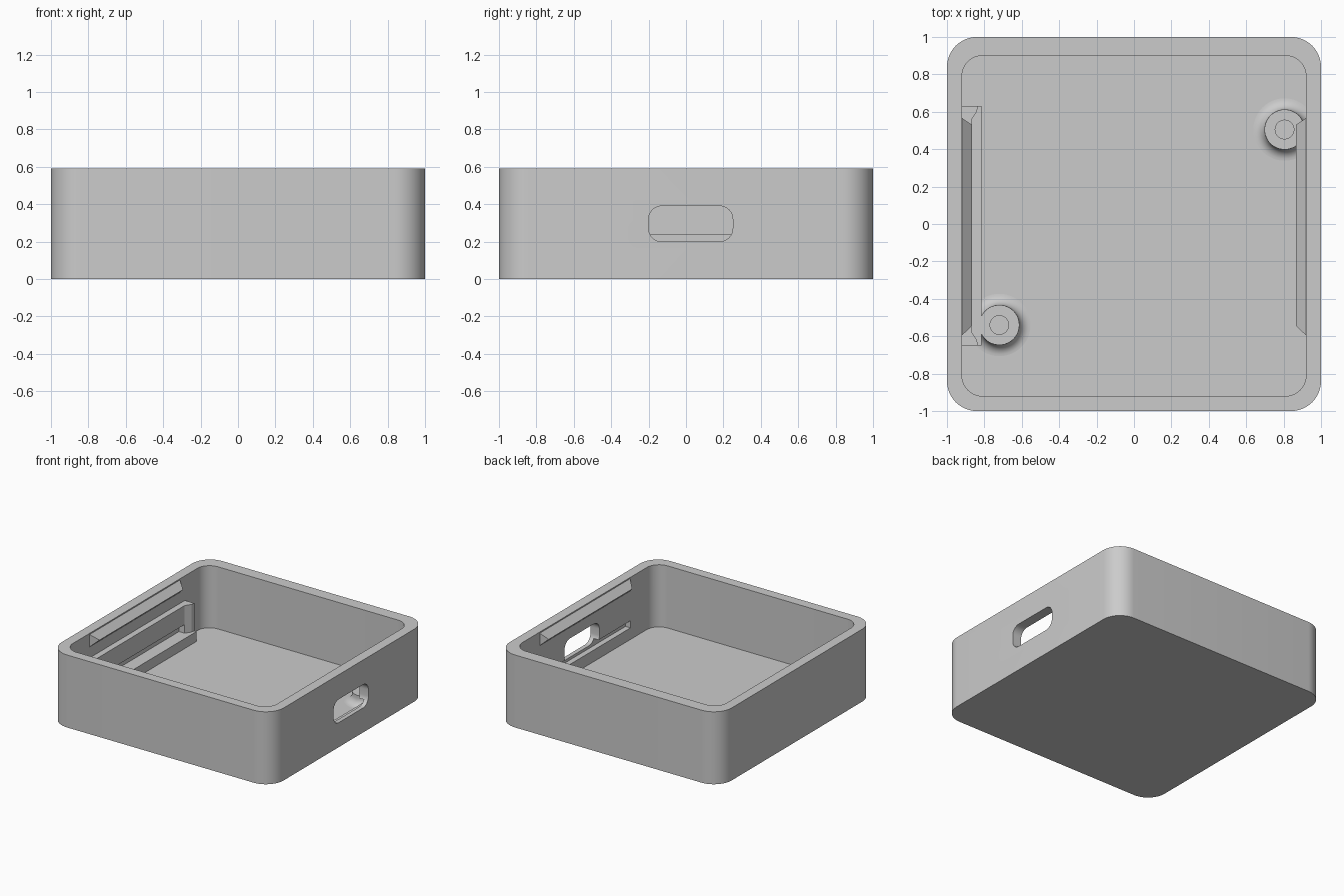
import bpy, bmesh, math

if "Cube" in bpy.data.objects:
    bpy.data.objects.remove(bpy.data.objects["Cube"])

grey = bpy.data.materials.new("light grey plastic")
grey.diffuse_color = (0.6, 0.6, 0.6, 1)
grey.use_nodes = True
grey.node_tree.nodes["Principled BSDF"].inputs["Base Color"].default_value = grey.diffuse_color

H, FLOOR = 0.59, 0.084


def make(name, bm):
    bmesh.ops.recalc_face_normals(bm, faces=bm.faces[:])
    me = bpy.data.meshes.new(name)
    bm.to_mesh(me)
    bm.free()
    me.materials.append(grey)
    ob = bpy.data.objects.new(name, me)
    bpy.context.collection.objects.link(ob)
    return ob


def prism(name, pts, a, b, axis="z"):
    """Extrude a flat outline from a to b along z, or along x (points are y, z)."""
    place = (lambda p, h: (p[0], p[1], h)) if axis == "z" else (lambda p, h: (h, p[0], p[1]))
    bm = bmesh.new()
    lo = [bm.verts.new(place(p, a)) for p in pts]
    hi = [bm.verts.new(place(p, b)) for p in pts]
    n = len(pts)
    bm.faces.new(lo)
    bm.faces.new(hi)
    for i in range(n):
        bm.faces.new((lo[i], lo[(i + 1) % n], hi[(i + 1) % n], hi[i]))
    return make(name, bm)


def rounded(x0, x1, y0, y1, r, steps=12):
    pts = []
    corners = ((x1 - r, y1 - r), (x0 + r, y1 - r), (x0 + r, y0 + r), (x1 - r, y0 + r))
    for k, (cx, cy) in enumerate(corners):
        for i in range(steps + 1):
            t = math.pi / 2 * (k + i / steps)
            pts.append((cx + r * math.cos(t), cy + r * math.sin(t)))
    return pts


def rect(x0, x1, y0, y1):
    return [(x0, y0), (x1, y0), (x1, y1), (x0, y1)]


def smooth(ob):
    bpy.ops.object.select_all(action="DESELECT")
    ob.select_set(True)
    bpy.context.view_layer.objects.active = ob
    bpy.ops.object.shade_smooth_by_angle(angle=math.radians(30))


# Tray shell: rounded block with cavity, port opening and board groove cut out
shell = prism("tray_shell", rounded(-1, 1, -1, 1, 0.16), 0, H)
cutters = [
    prism("cavity_cutter", rounded(-0.92, 0.92, -0.92, 0.90, 0.11), FLOOR, H + 0.2),
    prism("port_cutter", rounded(-0.2, 0.25, 0.2, 0.39, 0.07, 8), 0.85, 1.1, "x"),
    prism("groove_cutter", rect(0.85, 0.965, -0.6, 0.57), 0.178, 0.236),
]
bpy.context.view_layer.objects.active = shell
for c in cutters:
    c.hide_render = True
    m = shell.modifiers.new(c.name, "BOOLEAN")
    m.operation, m.solver, m.object = "DIFFERENCE", "EXACT", c
    bpy.ops.object.modifier_apply(modifier=m.name)
    bpy.data.objects.remove(c)
smooth(shell)


# Lid snap ridges along the top of both side walls, with tapered ends
def snap_ridge(name, side):
    bm = bmesh.new()
    wall, peak = 0.925 * side, 0.866 * side
    ends = []
    for y, y_peak in ((-0.6, -0.545), (0.57, 0.53)):
        ends.append([bm.verts.new(v) for v in
                     ((wall, y, 0.585), (peak, y_peak, 0.53), (wall, y, 0.475))])
    a, b = ends
    bm.faces.new(a)
    bm.faces.new(b)
    for i in range(3):
        j = (i + 1) % 3
        bm.faces.new((a[i], a[j], b[j], b[i]))
    return make(name, bm)


snap_ridge("left_snap_ridge", -1)
snap_ridge("right_snap_ridge", 1)

# Board holder on the left wall: lower ledge, upper rail and two end stops
prism("lower_ledge", rect(-0.925, -0.815, -0.65, 0.63), FLOOR - 0.01, 0.165)
prism("upper_rail", rect(-0.925, -0.87, -0.6, 0.58), 0.235, 0.39)
for name, y, s in (("back_stop", 0.63, 1), ("front_stop", -0.65, -1)):
    prism(name, [(-0.925, y), (-0.835, y), (-0.84, y - 0.03 * s),
                 (-0.87, y - 0.075 * s), (-0.925, y - 0.075 * s)], 0.165, 0.39)


# Support posts with a filleted base and a pilot hole
def post(name, cx, cy, seg=48):
    r, f = 0.107, 0.06
    prof = [(0.0, 0.09), (0.05, 0.09), (0.05, 0.165), (r, 0.165)]
    for i in range(9):
        t = math.pi / 2 * i / 8
        prof.append((r + f * (1 - math.cos(t)), FLOOR + f * (1 - math.sin(t))))
    bm = bmesh.new()
    vs = [bm.verts.new((x, 0, z)) for x, z in prof]
    es = [bm.edges.new(p) for p in zip(vs, vs[1:])]
    bmesh.ops.spin(bm, geom=vs + es, cent=(0, 0, 0), axis=(0, 0, 1),
                   angle=2 * math.pi, steps=seg)
    bmesh.ops.remove_doubles(bm, verts=bm.verts[:], dist=1e-5)
    ob = make(name, bm)
    # make sure the surface faces outward
    top = max(ob.data.polygons, key=lambda p: p.center.z)
    if top.normal.z < 0:
        ob.data.flip_normals()
    ob.location = (cx, cy, 0)
    smooth(ob)


post("front_left_post", -0.72, -0.54)
post("back_right_post", 0.805, 0.505)
